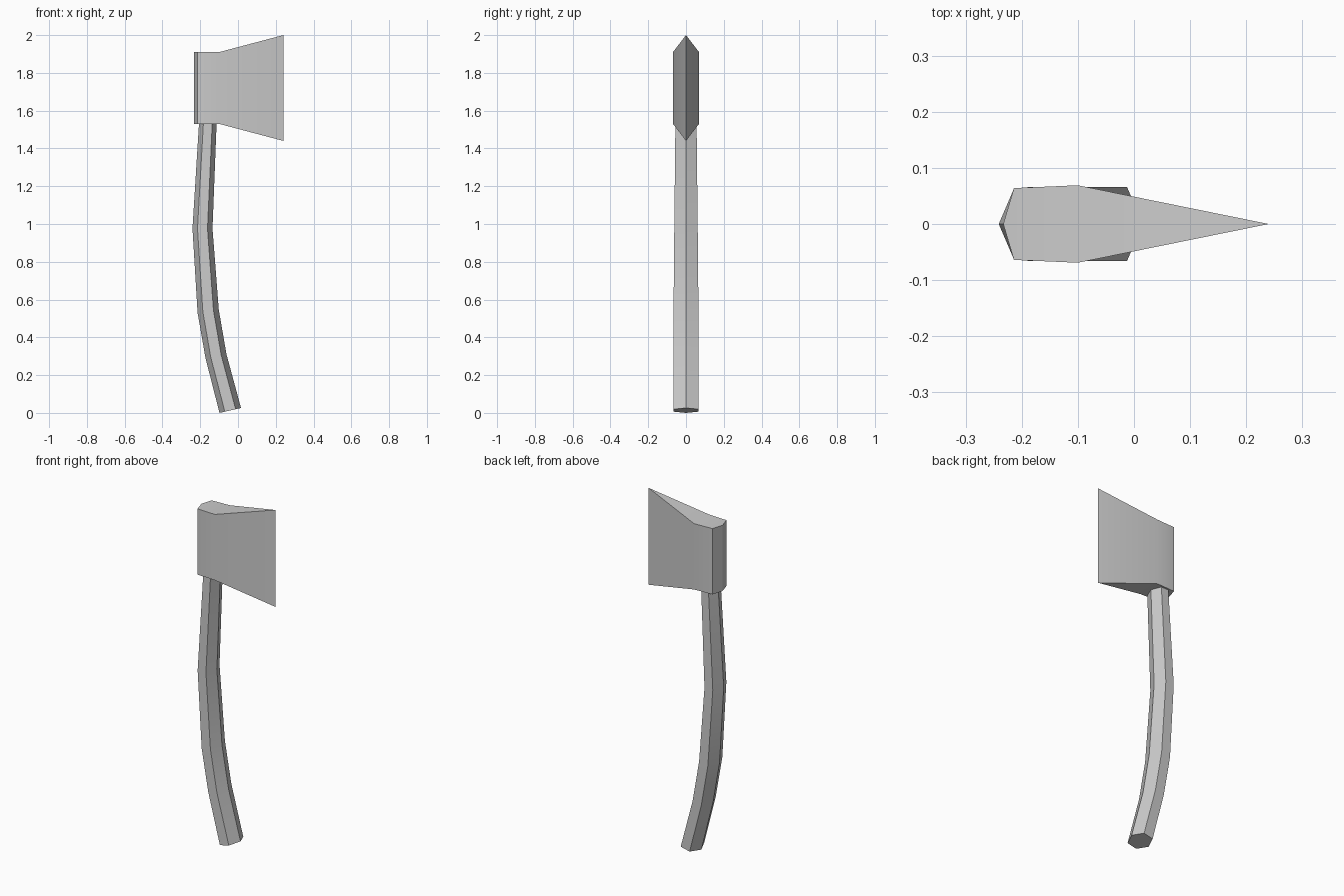
import bpy, bmesh
from mathutils import Vector

cube = bpy.data.objects.get("Cube")
if cube:
    bpy.data.objects.remove(cube, do_unlink=True)

grey = bpy.data.materials.new("plain grey")
grey.use_nodes = True
colour = (0.6, 0.6, 0.6, 1)
grey.diffuse_color = colour
grey.node_tree.nodes["Principled BSDF"].inputs["Base Color"].default_value = colour


def finish(bm, name):
    """Turn a bmesh into a shaded, coloured object."""
    bmesh.ops.recalc_face_normals(bm, faces=bm.faces)
    mesh = bpy.data.meshes.new(name)
    bm.to_mesh(mesh)
    bm.free()
    mesh.materials.append(grey)
    obj = bpy.data.objects.new(name, mesh)
    bpy.context.collection.objects.link(obj)
    bpy.ops.object.select_all(action="DESELECT")
    obj.select_set(True)
    bpy.context.view_layer.objects.active = obj
    bpy.ops.object.shade_smooth_by_angle(angle=0.5)
    return obj


def bridge(bm, lower, upper):
    """Join two rings of vertices with quads."""
    n = len(lower)
    for i in range(n):
        j = (i + 1) % n
        bm.faces.new((lower[i], lower[j], upper[j], upper[i]))


# Curved hexagonal handle: back edge (x, z), front edge (x, z), half thickness
sections = [
    ((-0.098, 0.0), (0.016, 0.026), 0.066),
    ((-0.172, 0.29), (-0.061, 0.31), 0.066),
    ((-0.214, 0.53), (-0.102, 0.548), 0.066),
    ((-0.241, 0.976), (-0.135, 0.976), 0.062),
    ((-0.206, 1.54), (-0.113, 1.54), 0.056),
]
bm = bmesh.new()
rings = []
for back, front, half in sections:
    a, b = Vector((back[0], 0, back[1])), Vector((front[0], 0, front[1]))
    hexagon = [(0, 0), (0.25, -1), (0.75, -1), (1, 0), (0.75, 1), (0.25, 1)]
    rings.append([bm.verts.new(a.lerp(b, t) + Vector((0, s * half, 0)))
                  for t, s in hexagon])
for lower, upper in zip(rings, rings[1:]):
    bridge(bm, lower, upper)
bm.faces.new(rings[0])
bm.faces.new(rings[-1])
finish(bm, "handle")

# Axe head: wedge outline with a flaring cutting edge
outline = [(-0.233, 0), (-0.214, -0.064), (-0.1, -0.069),
           (0.24, 0), (-0.1, 0.069), (-0.214, 0.064)]
bm = bmesh.new()
loops = []
for body_z, edge_z in ((1.53, 1.44), (1.91, 2.0)):
    loops.append([bm.verts.new((x, y, edge_z if x > 0 else body_z))
                  for x, y in outline])
bridge(bm, *loops)
for poll, back_r, cheek_r, edge, cheek_l, back_l in loops:
    bm.faces.new((poll, back_r, cheek_r, cheek_l, back_l))
    bm.faces.new((cheek_r, edge, cheek_l))
finish(bm, "axe_head")
